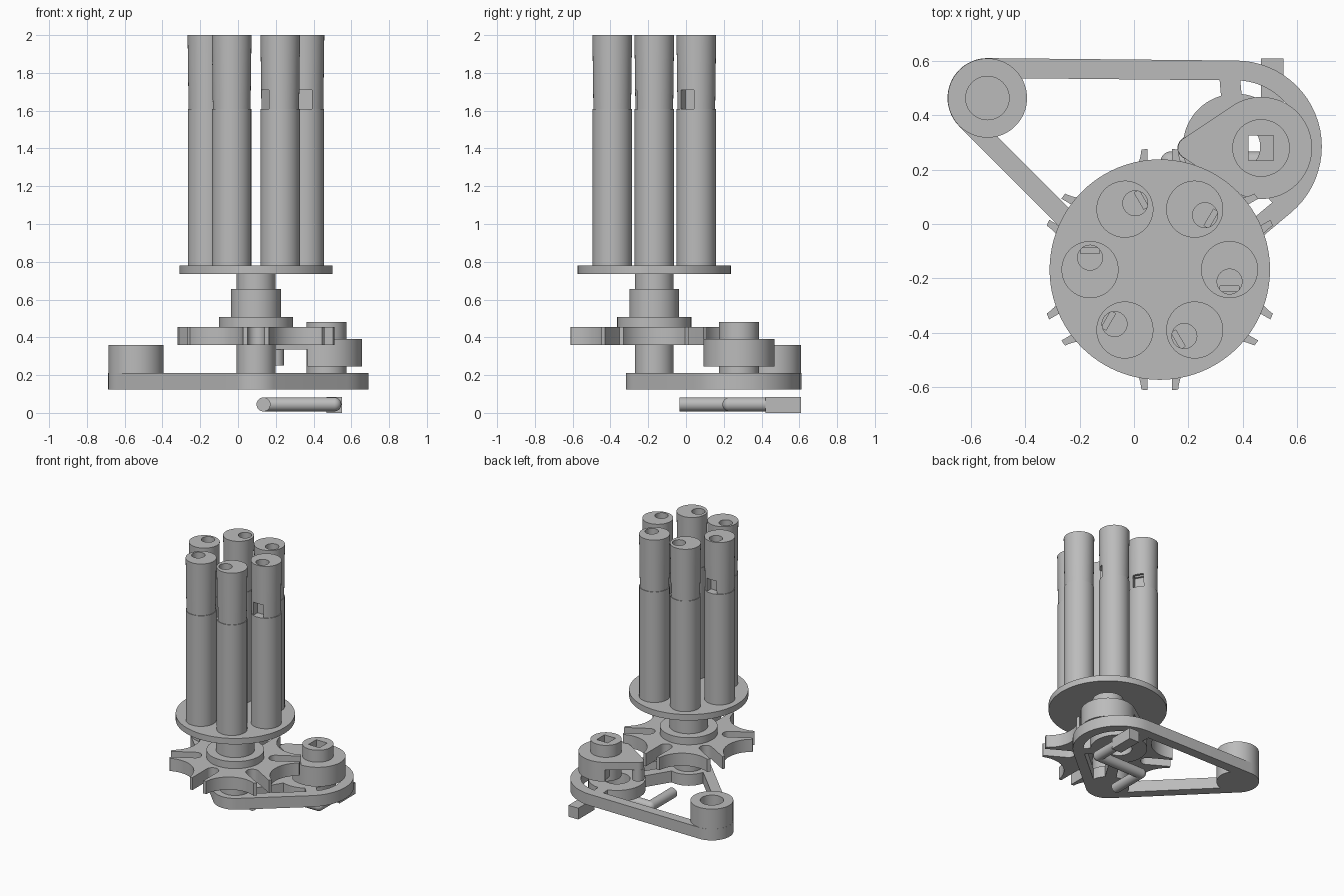
import bpy, bmesh
from math import sin, cos, tau, radians
from mathutils import Vector, Matrix

if "Cube" in bpy.data.objects:
    bpy.data.objects.remove(bpy.data.objects["Cube"], do_unlink=True)

grey = bpy.data.materials.new("plain grey")
COLOR = (0.5, 0.5, 0.5, 1)
grey.use_nodes = True
grey.diffuse_color = COLOR
grey.node_tree.nodes["Principled BSDF"].inputs["Base Color"].default_value = COLOR


def add(name, bm):
    mesh = bpy.data.meshes.new(name)
    bm.to_mesh(mesh)
    bm.free()
    mesh.materials.append(grey)
    obj = bpy.data.objects.new(name, mesh)
    bpy.context.collection.objects.link(obj)
    return obj


def hull(name, points):
    bm = bmesh.new()
    for p in points:
        bm.verts.new(p)
    bmesh.ops.convex_hull(bm, input=bm.verts[:])
    loose = [v for v in bm.verts if not v.link_faces]
    bmesh.ops.delete(bm, geom=loose, context='VERTS')
    bmesh.ops.dissolve_limit(bm, angle_limit=radians(0.5), verts=bm.verts[:], edges=bm.edges[:])
    bmesh.ops.recalc_face_normals(bm, faces=bm.faces[:])
    return add(name, bm)


def solid(name, circles, z0, z1, taper=1.0, n=64):
    """Prism over the outline wrapped around circles (x, y, radius)."""
    return hull(name, [(x + r * s * cos(tau * i / n), y + r * s * sin(tau * i / n), z)
                       for x, y, r in circles for z, s in ((z0, taper), (z1, 1.0)) for i in range(n)])


def box(name, x0, x1, y0, y1, z0, z1):
    return hull(name, [(x, y, z) for x in (x0, x1) for y in (y0, y1) for z in (z0, z1)])


def bar(name, a, b, half, z0, z1):
    """Flat bar between two points."""
    a, b = Vector(a), Vector(b)
    side = (b - a).normalized().orthogonal() * half
    return hull(name, [(p.x, p.y, z) for p in (a + side, a - side, b + side, b - side) for z in (z0, z1)])


def combine(obj, other, operation='DIFFERENCE'):
    mod = obj.modifiers.new("combine", 'BOOLEAN')
    mod.operation, mod.object, mod.solver = operation, other, 'EXACT'
    bpy.context.view_layer.objects.active = obj
    bpy.ops.object.modifier_apply(modifier=mod.name)
    bpy.data.objects.remove(other, do_unlink=True)


def polar(center, radius, degrees):
    a = radians(degrees)
    return center[0] + radius * cos(a), center[1] + radius * sin(a)


HUB = (0.095, -0.168)
PAD = (0.375, 0.285)
GRIP = (-0.54, 0.464)
DRIVE = (0.468, 0.28)

# Base frame: triangular rim with pads and struts
LOW, HIGH = 0.125, 0.21
base = solid("base_frame", [(*GRIP, 0.147), (*HUB, 0.15), (*PAD, 0.317)], LOW, HIGH)
combine(base, solid("opening", [(*GRIP, 0.074), (*HUB, 0.077), (*PAD, 0.244)], LOW - 0.1, HIGH + 0.1))
for center, r in ((GRIP, 0.146), (HUB, 0.148), (PAD, 0.195)):
    combine(base, solid("pad", [(*center, r)], LOW, HIGH), 'UNION')
for end in (polar(PAD, 0.28, 95), polar(PAD, 0.28, -48), HUB):
    combine(base, bar("strut", PAD, end, 0.038, LOW, HIGH), 'UNION')
combine(base, solid("pad_hole", [(*PAD, 0.09)], 0, 0.4))
combine(base, solid("grip_hole", [(*GRIP, 0.08)], HIGH - 0.03, 0.5))
grip = solid("grip_boss", [(*GRIP, 0.146)], HIGH, 0.36)
combine(grip, solid("grip_hole", [(*GRIP, 0.08)], 0.1, 0.5))
solid("axle_post", [(*HUB, 0.103)], HIGH, 0.36)

# Slotted indexing wheel
wheel = solid("indexing_wheel", [(*HUB, 0.447)], 0.36, 0.455, n=96)
for k in range(6):
    combine(wheel, solid("scoop", [(*polar(HUB, 0.53, 60 * k), 0.198)], 0.3, 0.5))
    slot = [(*polar(HUB, d, 30 + 60 * k), 0.045) for d in (0.274, 0.6)]
    combine(wheel, solid("slot", slot, 0.3, 0.5, n=32))

# Stepped hub and carousel plate
for name, r, z0, z1 in (("hub_flange", 0.196, 0.455, 0.508), ("hub_collar", 0.132, 0.508, 0.655),
                        ("hub_neck", 0.103, 0.655, 0.735), ("carousel_plate", 0.406, 0.735, 0.78)):
    solid(name, [(*HUB, r)], z0, z1, n=96)

# Crank: teardrop arm, locking disc, square-bored shaft and pin
pin = (DRIVE[0] - 0.266, DRIVE[1])
crank = solid("crank", [(*DRIVE, 0.188), (*pin, 0.04)], 0.335, 0.39)
lock = solid("locking_disc", [(*DRIVE, 0.188)], 0.245, 0.335)
combine(lock, solid("relief", [(DRIVE[0] - 0.53, DRIVE[1], 0.458)], 0.2, 0.4, n=128))
shaft = solid("crank_shaft", [(*DRIVE, 0.106)], HIGH, 0.48)
for part in (crank, lock, shaft):
    combine(part, box("bore", DRIVE[0] - 0.046, DRIVE[0] + 0.046,
                      DRIVE[1] - 0.046, DRIVE[1] + 0.046, 0, 0.6))
solid("crank_pin", [(*pin, 0.042)], 0.25, 0.335, n=32)

# Cranked key lying underneath
KEY_Z, KEY_R = 0.045, 0.037
path = [Vector((x, y, KEY_Z)) for x, y in ((0.51, 0.42), (0.51, 0.23), (0.135, 0.23), (0.135, -0.035))]
for i, (a, b) in enumerate(zip(path, path[1:])):
    bm = bmesh.new()
    turn = (b - a).to_track_quat('Z', 'Y').to_matrix().to_4x4()
    bmesh.ops.create_cone(bm, cap_ends=True, segments=32, radius1=KEY_R, radius2=KEY_R,
                          depth=(b - a).length, matrix=Matrix.Translation((a + b) / 2) @ turn)
    add(f"key_rod_{i + 1}", bm)
for i, p in enumerate(path[1:3]):
    bm = bmesh.new()
    bmesh.ops.create_uvsphere(bm, u_segments=32, v_segments=16, radius=KEY_R, matrix=Matrix.Translation(p))
    add(f"key_elbow_{i + 1}", bm)
box("key_square_end", 0.468, 0.55, 0.42, 0.61, 0, 0.085)

# One whistle pipe, then five turned copies
cx, cy = polar(HUB, 0.257, 0)
tube = solid("whistle_tube", [(cx, cy, 0.104)], 0.78, 1.61)
head = solid("whistle_head", [(cx, cy, 0.105)], 1.61, 2.0, taper=0.95)
combine(head, solid("blow_hole", [(cx, cy - 0.044, 0.046)], 1.8, 2.1, n=32))
combine(head, box("window", cx - 0.04, cx + 0.04, cy - 0.2, cy - 0.045, 1.55, 1.71))
combine(head, box("windway", cx - 0.035, cx + 0.035, cy - 0.08, cy - 0.06, 1.68, 1.82))
pivot = Matrix.Translation((*HUB, 0))
for k in range(1, 6):
    for part in (tube, head):
        copy = part.copy()
        copy.name = f"{part.name}_{k + 1}"
        copy.matrix_world = pivot @ Matrix.Rotation(tau * k / 6, 4, 'Z') @ pivot.inverted()
        bpy.context.collection.objects.link(copy)

# Smooth round walls, keep edges sharp
for mesh in {o.data for o in bpy.context.collection.objects if o.type == 'MESH'}:
    mesh.shade_smooth()
    mesh.set_sharp_from_angle(angle=radians(30))
